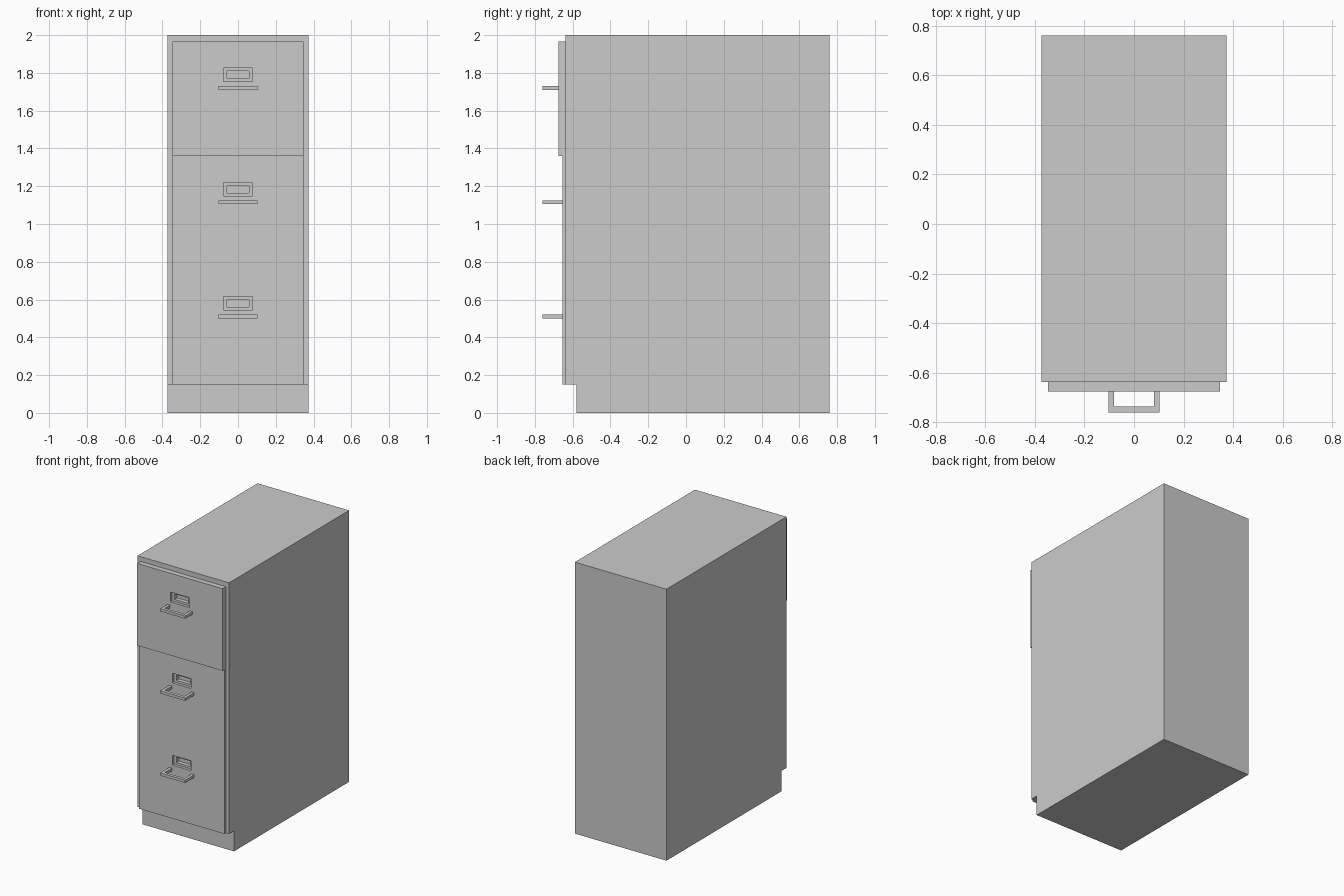
import bpy, bmesh

if "Cube" in bpy.data.objects:
    bpy.data.objects.remove(bpy.data.objects["Cube"])

HALF_W = 0.373       # cabinet half width
DRAWER_W = 0.348     # drawer half width
DRAWER_H = 0.605     # drawer pitch
BAY_BACK = -0.585    # back of the drawer bay
HANDLE_Y = -0.76     # front of the handles


def make_object(name, bm):
    bmesh.ops.recalc_face_normals(bm, faces=bm.faces[:])
    mesh = bpy.data.meshes.new(name)
    bm.to_mesh(mesh)
    bm.free()
    obj = bpy.data.objects.new(name, mesh)
    bpy.context.collection.objects.link(obj)
    return obj


def prism(name, points, offset):
    """Extrude a closed outline by an offset vector."""
    bm = bmesh.new()
    face = bm.faces.new([bm.verts.new(p) for p in points])
    res = bmesh.ops.extrude_face_region(bm, geom=[face], use_keep_orig=True)
    verts = [v for v in res["geom"] if isinstance(v, bmesh.types.BMVert)]
    bmesh.ops.translate(bm, verts=verts, vec=offset)
    return make_object(name, bm)


def loft(name, rings):
    """Join rectangles (half width, z low, z high, y) into a closed solid."""
    bm = bmesh.new()
    loops = [[bm.verts.new(p) for p in
              ((-w, y, lo), (w, y, lo), (w, y, hi), (-w, y, hi))]
             for w, lo, hi, y in rings]
    for a, b in zip(loops, loops[1:]):
        for i in range(4):
            j = (i + 1) % 4
            bm.faces.new((a[i], a[j], b[j], b[i]))
    bm.faces.new(loops[0])
    bm.faces.new(loops[-1])
    return make_object(name, bm)


# Cabinet body: side profile with recessed kick base
side = [(0.76, 0), (0.76, 2), (-0.637, 2), (-0.637, 0.15), (-0.58, 0.15), (-0.58, 0)]
body = prism("cabinet_body", [(-HALF_W, y, z) for y, z in side], (2 * HALF_W, 0, 0))

# Drawer bay cut into the front of the body
bay = loft("drawer_bay_cutter", [(DRAWER_W, 0.1, 1.965, BAY_BACK),
                                 (DRAWER_W, 0.1, 1.965, -0.72)])
bay.hide_render = True
bay.hide_set(True)
cut = body.modifiers.new("drawer_bay", "BOOLEAN")
cut.operation = "DIFFERENCE"
cut.solver = "EXACT"
cut.object = bay

# Drawers, the top one pulled slightly forward
for i, (level, front) in enumerate((("bottom", -0.655), ("middle", -0.655), ("top", -0.676))):
    z = 0.15 + i * DRAWER_H
    label = z + 0.43
    # Drawer front with stepped label recess
    loft(level + "_drawer", [
        (DRAWER_W, z, z + DRAWER_H, BAY_BACK),
        (DRAWER_W, z, z + DRAWER_H, front),
        (0.077, label - 0.036, label + 0.036, front),
        (0.077, label - 0.036, label + 0.036, front + 0.02),
        (0.057, label - 0.02, label + 0.02, front + 0.02),
        (0.057, label - 0.02, label + 0.02, front + 0.05),
    ])
    # U-shaped pull handle
    root, inner = front + 0.005, HANDLE_Y + 0.023
    outline = [(-0.102, root), (-0.102, HANDLE_Y), (0.102, HANDLE_Y), (0.102, root),
               (0.08, root), (0.08, inner), (-0.08, inner), (-0.08, root)]
    prism(level + "_handle", [(x, y, z + 0.35) for x, y in outline], (0, 0, 0.02))
